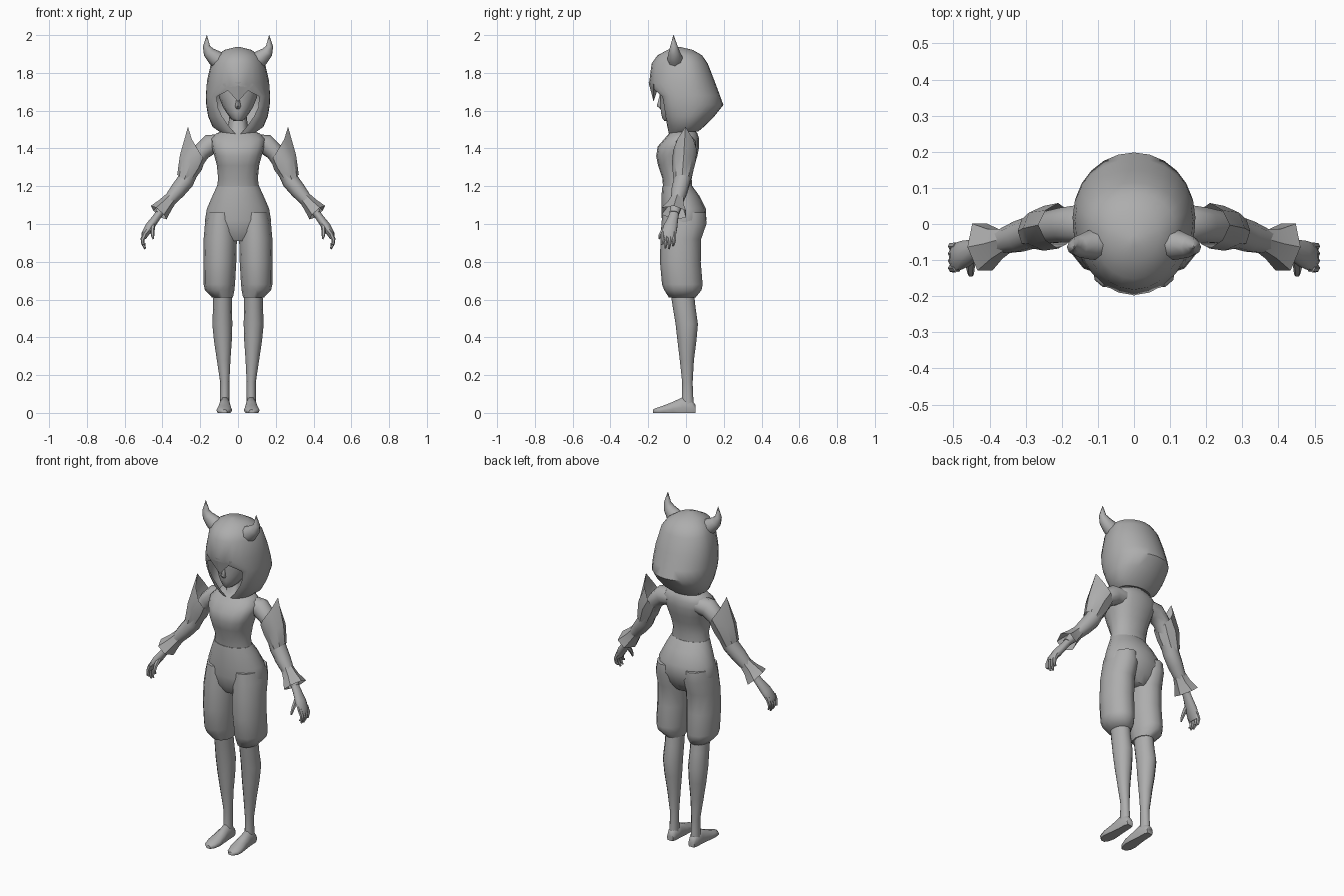
import bpy, math
from mathutils import Vector

grey = bpy.data.materials.new("plain_grey")
grey.diffuse_color = (0.42, 0.42, 0.42, 1)


def make(name, verts, faces, mirror=False, angle=50):
    """Mesh object, smooth with sharp creases, optionally mirrored in x."""
    me = bpy.data.meshes.new(name)
    me.from_pydata([tuple(v) for v in verts], [], faces)
    me.validate()
    me.materials.append(grey)
    ob = bpy.data.objects.new(name, me)
    bpy.context.collection.objects.link(ob)
    bpy.ops.object.select_all(action='DESELECT')
    ob.select_set(True)
    bpy.context.view_layer.objects.active = ob
    bpy.ops.object.mode_set(mode='EDIT')
    bpy.ops.mesh.select_all(action='SELECT')
    bpy.ops.mesh.normals_make_consistent(inside=False)
    bpy.ops.object.mode_set(mode='OBJECT')
    bpy.ops.object.shade_smooth_by_angle(angle=math.radians(angle))
    if mirror:
        m = ob.modifiers.new("mirror", 'MIRROR')
        m.use_mirror_merge = False
    return ob


def loft(name, rings, mirror=False, caps=True, angle=50):
    """Skin closed rings of equal length."""
    n = len(rings[0])
    verts = [p for r in rings for p in r]
    faces = [(i * n + j, i * n + (j + 1) % n, (i + 1) * n + (j + 1) % n, (i + 1) * n + j)
             for i in range(len(rings) - 1) for j in range(n)]
    if caps:
        faces += [tuple(range(n)), tuple(range(len(verts) - n, len(verts)))]
    return make(name, verts, faces, mirror, angle)


def level(z, cx, rx, yf, yb, n=16, p=1.0):
    """Horizontal ring between a front and a back y; p < 1 is boxier."""
    cy, ry, pts = (yf + yb) / 2, (yb - yf) / 2, []
    for k in range(n):
        a = 2 * math.pi * k / n
        c, s = math.cos(a), math.sin(a)
        pts.append(Vector((cx + rx * math.copysign(abs(c) ** p, c),
                           cy + ry * math.copysign(abs(s) ** p, s), z)))
    return pts


def tube(name, path, n=10, **kw):
    """Limb along (x, y, z, radius, radius in y)."""
    cs, rings = [Vector(q[:3]) for q in path], []
    for i, q in enumerate(path):
        t = (cs[min(i + 1, len(cs) - 1)] - cs[max(i - 1, 0)]).normalized()
        u = Vector((0, 1, 0)).cross(t).normalized()
        v = t.cross(u)
        rings.append([cs[i] + u * q[3] * math.cos(2 * math.pi * k / n)
                      + v * q[4] * math.sin(2 * math.pi * k / n) for k in range(n)])
    return loft(name, rings, **kw)


# Torso, shoulders and neck
loft("torso", [level(z, 0, rx, yf, yb, p=p) for z, rx, yf, yb, p in [
    (1.17, .115, -.12, .035, 1), (1.24, .105, -.125, .03, 1), (1.31, .112, -.148, .045, .85),
    (1.36, .125, -.158, .06, .8), (1.41, .14, -.15, .07, .8), (1.45, .145, -.115, .07, .85),
    (1.48, .115, -.09, .06, .9), (1.50, .055, -.07, .045, 1), (1.60, .042, -.06, .04, 1)]])

# Hips and bloused breeches
loft("hips", [level(z, 0, rx, yf, yb) for z, rx, yf, yb in [
    (1.20, .112, -.125, .034), (1.15, .135, -.13, .07), (1.08, .165, -.13, .105),
    (1.02, .175, -.128, .108), (.96, .165, -.12, .085), (.91, .09, -.09, .05)]])
loft("breeches_leg", [level(z, cx, rx, yf, yb, 12) for z, cx, rx, yf, yb in [
    (1.06, .09, .072, -.125, .105), (1.0, .091, .084, -.13, .108), (.92, .094, .088, -.135, .08),
    (.80, .096, .087, -.138, .078), (.68, .099, .083, -.127, .088), (.65, .097, .078, -.115, .082),
    (.61, .082, .055, -.09, .05)]], mirror=True)
loft("lower_leg", [level(z, cx, rx, yf, yb, 12) for z, cx, rx, yf, yb in [
    (.66, .082, .048, -.085, .04), (.56, .082, .050, -.07, .05), (.47, .083, .053, -.055, .063),
    (.38, .08, .047, -.045, .055), (.28, .076, .036, -.033, .042), (.16, .07, .024, -.02, .035),
    (.09, .07, .024, -.022, .038), (.03, .07, .026, -.025, .043)]], mirror=True)

# Feet: sections from heel to toe, flat underneath
foot = []
for y, cx, rx, h in [(.05, .07, .02, .045), (.03, .07, .028, .07), (-.02, .07, .03, .085),
                     (-.07, .071, .036, .06), (-.12, .073, .042, .04), (-.155, .075, .034, .028),
                     (-.175, .072, .014, .018)]:
    foot.append([Vector((cx + rx * math.cos(math.tau * k / 10), y,
                         h * max(0, .35 + .65 * math.sin(math.tau * k / 10)))) for k in range(10)])
loft("foot", foot, mirror=True)

# Arms
tube("arm", [(.09, .0, 1.425, .05, .055), (.15, .0, 1.42, .055, .055), (.195, -.003, 1.38, .047, .05),
             (.24, -.01, 1.31, .044, .046), (.28, -.022, 1.225, .046, .046),
             (.32, -.035, 1.175, .042, .044), (.37, -.05, 1.115, .032, .034),
             (.42, -.062, 1.055, .022, .026)], mirror=True)

# Spiked sleeve: the rim rises to a point on the outside
low, mid = [], []
for ring, (cx, cy, cz), r, ry in [(low, (.285, -.02, 1.235), .045, .047), (mid, (.25, -.012, 1.325), .07, .062)]:
    for k in range(8):
        a = math.tau * k / 8
        ring.append(Vector((cx + .82 * r * math.cos(a), cy + ry * math.sin(a), cz + .57 * r * math.cos(a))))
rim = [Vector(v) for v in [(.265, -.003, 1.515), (.245, .038, 1.45), (.21, .058, 1.39), (.185, .04, 1.35),
                           (.175, -.01, 1.335), (.185, -.055, 1.35), (.21, -.068, 1.39), (.245, -.045, 1.45)]]
loft("spiked_sleeve", [low, mid, rim], mirror=True, caps=False, angle=40)

# Flared cuff
tube("cuff", [(.355, -.045, 1.135, .035, .036), (.385, -.055, 1.10, .042, .048),
              (.42, -.064, 1.06, .055, .076)], n=6, mirror=True, caps=False, angle=30)

# Hand with curled fingers and thumb
tube("palm", [(.41, -.06, 1.065, .02, .025), (.435, -.068, 1.03, .021, .028), (.468, -.082, .985, .024, .038),
              (.493, -.092, .945, .019, .04), (.50, -.092, .925, .013, .036)], mirror=True)
for i, (dy, drop) in enumerate([(-.122, .895), (-.102, .872), (-.082, .868), (-.062, .885)]):
    tube("finger_%d" % i, [(.49, dy, .955, .013, .012), (.505, dy, .92, .011, .011),
                           (.503, dy - .004, .895, .009, .009), (.492, dy - .008, drop, .005, .005)],
         n=6, mirror=True)
tube("thumb", [(.45, -.09, 1.0, .013, .014), (.453, -.122, .967, .012, .012),
               (.452, -.138, .94, .009, .009), (.449, -.142, .92, .004, .004)], n=6, mirror=True)

# Face and nose
loft("face", [level(z, 0, rx, yf, yb, 14) for z, rx, yf, yb in [
    (1.545, .022, -.115, -.04), (1.56, .04, -.127, .0), (1.59, .062, -.135, .03), (1.62, .08, -.137, .05),
    (1.67, .1, -.138, .06), (1.74, .11, -.14, .06), (1.80, .09, -.12, .05)]])
loft("nose", [level(z, 0, rx, yf, -.12, 8) for z, rx, yf in [
    (1.61, .012, -.137), (1.625, .015, -.155), (1.65, .01, -.148), (1.69, .006, -.138)]])

# Hood: half rows from the back round to the front opening, then mirrored
rows = [  # back z, front z, half width, widest y, back y, front end x, front end y
    (1.937, 1.937, .012, -.045, -.03, 0, -.06), (1.922, 1.918, .07, -.03, .035, 0, -.105),
    (1.893, 1.892, .115, -.01, .085, 0, -.152), (1.85, 1.85, .143, .0, .115, 0, -.182),
    (1.76, 1.735, .164, .01, .15, 0, -.197), (1.68, 1.675, .17, .02, .18, .112, -.125),
    (1.63, 1.62, .168, .025, .198, .108, -.115), (1.57, 1.57, .158, .02, .15, .085, -.108),
    (1.515, 1.52, .135, .01, .095, .05, -.1), (1.49, 1.475, .1, .0, .065, .012, -.09),
    (1.505, 1.505, .04, -.01, .03, .01, -.05)]
N = 6
verts, faces = [], []
for zb, zf, w, ym, yb, xe, ye in rows:
    for k in range(2 * N + 1):
        a = math.pi / 2 * (k / N - 1)
        if a <= 0:
            x, y, z = w * math.cos(a), ym - (yb - ym) * math.sin(a), zb
        else:
            x, y = xe + (w - xe) * math.cos(a), ym + (ye - ym) * math.sin(a)
            z = zb + (zf - zb) * (k / N - 1)
        verts.append((max(x, 0) if abs(x) > 1e-5 else 0, y, z))
W = 2 * N + 1
faces = [(i * W + k, i * W + k + 1, (i + 1) * W + k + 1, (i + 1) * W + k)
         for i in range(len(rows) - 1) for k in range(W - 1)]
faces.append(tuple(range(W)))
hood = make("hood", verts, faces, True, 45)
hood.modifiers["mirror"].use_mirror_merge = True

# Pointed fringe between the eyes
make("fringe", [(0, -.198, 1.75), (.085, -.172, 1.742), (0, -.172, 1.648), (.075, -.14, 1.742)],
     [(0, 2, 1), (1, 2, 3)], True)

# Horns
tube("horn", [(.08, -.055, 1.85, .05, .045), (.125, -.058, 1.882, .042, .04), (.155, -.062, 1.91, .031, .03),
              (.167, -.064, 1.94, .019, .02), (.165, -.066, 2.0, .001, .001)], n=8, mirror=True)
